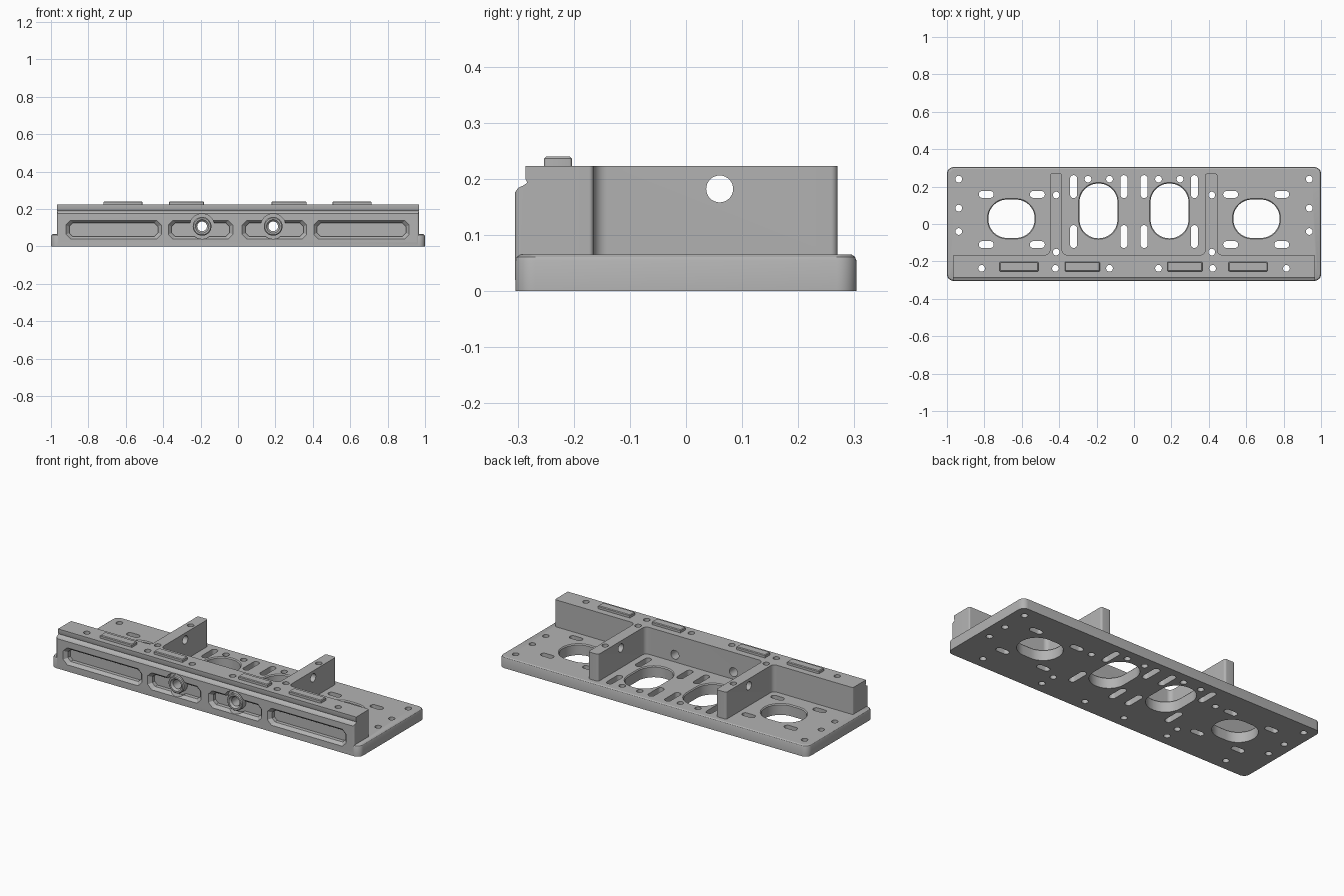
import bpy, bmesh, math

cube = bpy.data.objects.get("Cube")
if cube:
    bpy.data.objects.remove(cube, do_unlink=True)

metal = bpy.data.materials.new("machined grey")
metal.use_nodes = True
GREY = (0.45, 0.45, 0.45, 1)
metal.diffuse_color = GREY
metal.node_tree.nodes["Principled BSDF"].inputs["Base Color"].default_value = GREY


def rounded(points, seg=8):
    """Outline from right-angled corners (u, v, radius)."""
    out = []
    n = len(points)
    for i, (x, y, r) in enumerate(points):
        if r <= 0:
            out.append((x, y))
            continue
        px, py, _ = points[i - 1]
        qx, qy, _ = points[(i + 1) % n]
        la, lb = math.hypot(px - x, py - y), math.hypot(qx - x, qy - y)
        ax, ay = (px - x) / la * r, (py - y) / la * r
        bx, by = (qx - x) / lb * r, (qy - y) / lb * r
        for k in range(seg + 1):
            t = math.pi / 2 * k / seg
            c, s = 1 - math.cos(t), 1 - math.sin(t)
            out.append((x + ax * s + bx * c, y + ay * s + by * c))
    return out


def rect(cx, cy, w, h, r, seg=8):
    w, h = w / 2, h / 2
    r = min(r, w - 0.0005, h - 0.0005)
    return rounded([(cx - w, cy - h, r), (cx + w, cy - h, r),
                    (cx + w, cy + h, r), (cx - w, cy + h, r)], seg)


def circle(cx, cy, r, n=32):
    return [(cx + r * math.cos(2 * math.pi * i / n),
             cy + r * math.sin(2 * math.pi * i / n)) for i in range(n)]


def loft(name, layers, axis="z"):
    """Closed solid through (outline, height) layers along an axis."""
    place = {"z": lambda u, v, h: (u, v, h), "y": lambda u, v, h: (u, h, v),
             "x": lambda u, v, h: (h, u, v)}[axis]
    bm = bmesh.new()
    rings = [[bm.verts.new(place(u, v, h)) for u, v in o] for o, h in layers]
    for a, b in zip(rings, rings[1:]):
        for i in range(len(a)):
            j = (i + 1) % len(a)
            bm.faces.new((a[i], a[j], b[j], b[i]))
    bm.faces.new(rings[0])
    bm.faces.new(rings[-1])
    bmesh.ops.recalc_face_normals(bm, faces=bm.faces[:])
    mesh = bpy.data.meshes.new(name)
    bm.to_mesh(mesh)
    bm.free()
    mesh.materials.append(metal)
    ob = bpy.data.objects.new(name, mesh)
    bpy.context.collection.objects.link(ob)
    return ob


def combine(target, tools, operation):
    """Apply boolean tools to the target and remove them."""
    for tool in tools:
        mod = target.modifiers.new("cut", "BOOLEAN")
        mod.operation, mod.solver, mod.object = operation, "EXACT", tool
    dg = bpy.context.evaluated_depsgraph_get()
    dg.update()
    mesh = bpy.data.meshes.new_from_object(target.evaluated_get(dg))
    target.modifiers.clear()
    target.data = mesh
    for tool in tools:
        bpy.data.objects.remove(tool, do_unlink=True)


PLATE, TOP, FRONT, BACK = 0.065, 0.223, -0.305, -0.165

# Base plate with softened top rim
body = loft("mounting_bracket", [
    (rect(0, 0, 2, 0.608, 0.035), 0), (rect(0, 0, 2, 0.608, 0.035), 0.054),
    (rect(0, 0, 1.994, 0.602, 0.033), 0.061), (rect(0, 0, 1.982, 0.59, 0.03), PLATE)])

# Front wall and two ribs as one filleted footprint
foot = [(-0.967, FRONT, 0.01), (0.967, FRONT, 0.01), (0.967, BACK, 0.008)]
for x in (0.413, -0.417):
    foot += [(x + 0.033, BACK, 0.025), (x + 0.033, 0.27, 0.012),
             (x - 0.033, 0.27, 0.012), (x - 0.033, BACK, 0.025)]
foot.append((-0.967, BACK, 0.008))
outline = rounded(foot)
wall = loft("wall", [(outline, 0.02), (outline, TOP)])
combine(body, [wall], "UNION")

# Coved step along the upper front edge
cove = [(-0.4, 0.3), (-0.286, 0.3), (-0.286, 0.2), (-0.283, 0.193),
        (-0.29, 0.188), (-0.299, 0.184), (-0.306, 0.174), (-0.4, 0.174)]
cutters = [loft("step_cut", [(cove, -1.2), (cove, 1.2)], "x")]

# Tapered pockets in the front face, then round recesses
for x, w in ((-0.665, 0.51), (-0.2, 0.345), (0.195, 0.345), (0.66, 0.51)):
    cutters.append(loft("pocket_cut", [
        (rect(x, 0.089, w + 0.01, 0.11, 0.028, 1), -0.32),
        (rect(x, 0.089, w, 0.1, 0.025, 1), FRONT),
        (rect(x, 0.089, w - 0.036, 0.07, 0.018, 1), -0.287),
        (rect(x, 0.089, w - 0.036, 0.07, 0.018, 1), -0.265)], "y"))
BOSSES = (-0.192, 0.188)
for x in BOSSES:
    ring = circle(x, 0.107, 0.067)
    cutters.append(loft("recess_cut", [(ring, -0.34), (ring, -0.2645)], "y"))


def hole(outline_at):
    """Through cut with a small chamfer at the plate top."""
    cutters.append(loft("hole_cut", [(outline_at(0), -0.05), (outline_at(0), PLATE - 0.006),
                                     (outline_at(0.012), PLATE + 0.001),
                                     (outline_at(0.012), PLATE + 0.02)]))


def drill(ol):
    cutters.append(loft("hole_cut", [(ol, -0.05), (ol, 0.3)]))


for s in (-1, 1):
    # Large windows
    hole(lambda g: rect(s * 0.655, 0.028, 0.248 + g, 0.205 + g, 0.1 + g / 2, 12))
    hole(lambda g: rect(s * 0.19, 0.07, 0.203 + g, 0.293 + g, 0.1 + g / 2, 12))
    # Slots
    for x in (0.054, 0.323):
        for y in (0.2, -0.067):
            drill(rect(s * x, y, 0.038, 0.122, 0.019))
    for x in (0.517, 0.79):
        for y in (0.158, -0.11):
            drill(rect(s * x, y, 0.08, 0.036, 0.018))
    # Round holes
    spots = [(0.937, y) for y in (0.24, 0.085, -0.04)]
    spots += [(x, 0.24) for x in (0.131, 0.246)]
    spots += [(x, -0.237) for x in (0.131, 0.42, 0.815)]
    spots += [(0.416, 0.155), (0.416, -0.15)]
    for x, y in spots:
        drill(circle(s * x, y, 0.018, 20))

# Cross hole through both ribs
bore = circle(0.06, 0.182, 0.024)
cutters.append(loft("rib_cut", [(bore, -0.6), (bore, 0.6)], "x"))
combine(body, cutters, "DIFFERENCE")

# Bosses in the recesses, bored through the wall
parts = [body]
bosses = [loft("boss", [(circle(x, 0.107, 0.045), -0.302), (circle(x, 0.107, 0.05), -0.297),
                        (circle(x, 0.107, 0.05), -0.255)], "y") for x in BOSSES]
combine(body, bosses, "UNION")
bores = [loft("bore", [(circle(x, 0.107, 0.036), -0.33), (circle(x, 0.107, 0.036), -0.301),
                       (circle(x, 0.107, 0.026), -0.29),
                       (circle(x, 0.107, 0.026), -0.1)], "y") for x in BOSSES]
combine(body, bores, "DIFFERENCE")

# Raised locating pads
for side, xs in (("right", (-0.615, -0.276)), ("left", (0.272, 0.61))):
    for place, x in zip(("outer", "inner") if side == "right" else ("inner", "outer"), xs):
        w = 0.208 if place == "outer" else 0.188
        parts.append(loft(f"{side}_{place}_pad", [
            (rect(x, -0.228, w, 0.05, 0.005, 3), TOP - 0.01),
            (rect(x, -0.228, w, 0.05, 0.005, 3), 0.236),
            (rect(x, -0.228, w - 0.008, 0.042, 0.004, 3), 0.24)]))

# Smooth shading with sharp edges kept
bpy.ops.object.select_all(action="DESELECT")
for ob in parts:
    ob.select_set(True)
bpy.context.view_layer.objects.active = body
bpy.ops.object.shade_smooth_by_angle(angle=math.radians(30))
